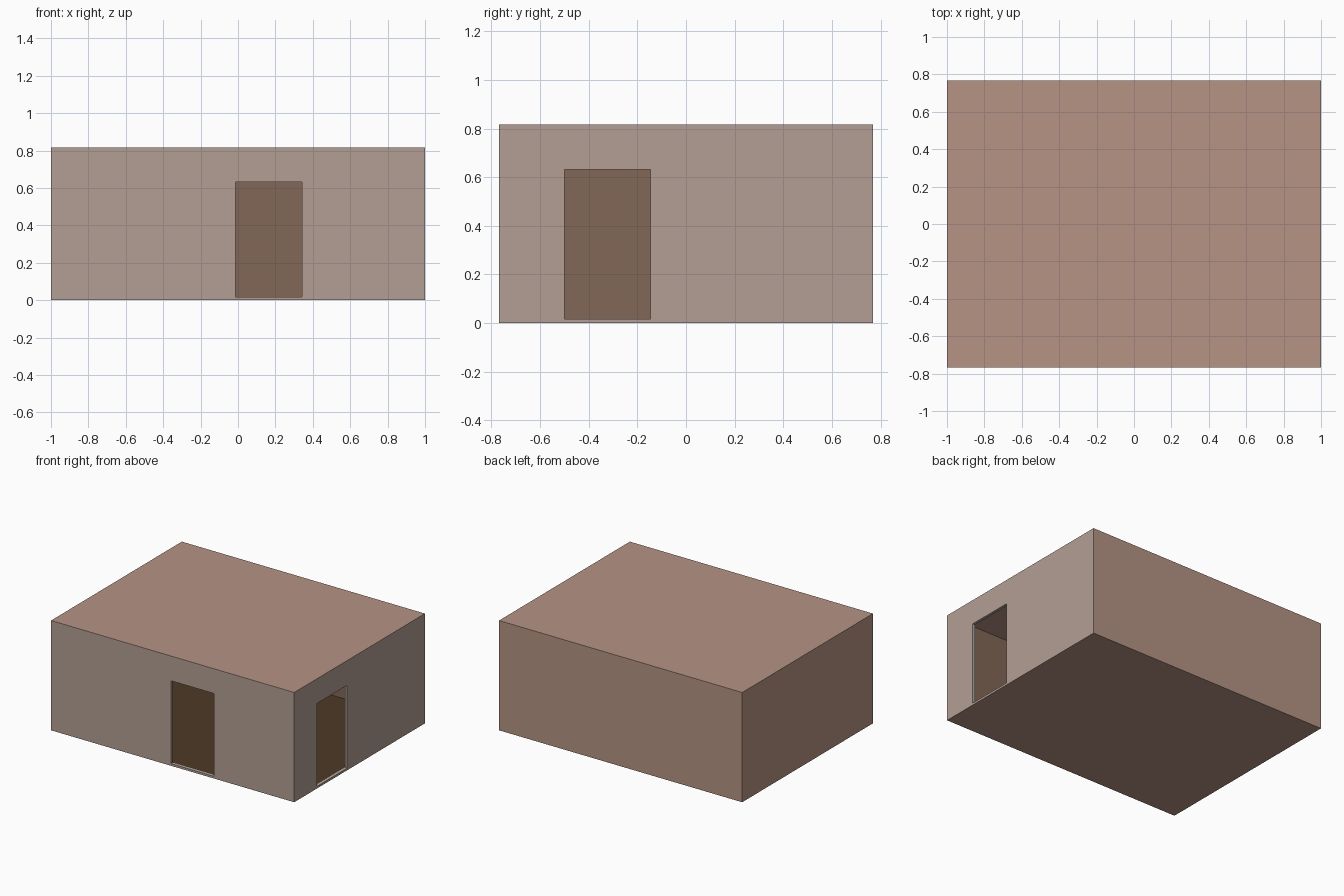
import bpy
from mathutils import Vector

if "Cube" in bpy.data.objects:
    bpy.data.objects.remove(bpy.data.objects["Cube"])

W, D, H = 2.0, 1.536, 0.816      # outer size
T, FLOOR = 0.02, 0.016           # wall and floor thickness
DOOR_TOP = 0.632


def box(name, lo, hi):
    lo, hi = Vector(lo), Vector(hi)
    bpy.ops.mesh.primitive_cube_add(size=1, location=(lo + hi) / 2)
    ob = bpy.context.object
    ob.name = name
    ob.scale = hi - lo
    bpy.ops.object.transform_apply(location=True, rotation=True, scale=True)
    return ob


def cut(ob, cutter):
    mod = ob.modifiers.new("cut", 'BOOLEAN')
    mod.operation = 'DIFFERENCE'
    mod.solver = 'EXACT'
    mod.object = cutter
    bpy.context.view_layer.objects.active = ob
    bpy.ops.object.modifier_apply(modifier=mod.name)
    bpy.data.objects.remove(cutter)


def material(name, srgb):
    mat = bpy.data.materials.new(name)
    mat.diffuse_color = [(c / 255) ** 2.2 for c in srgb] + [1]
    mat.use_nodes = True
    mat.node_tree.nodes["Principled BSDF"].inputs["Base Color"].default_value = mat.diffuse_color
    return mat


# Outer block, hollowed into one room
room = box("room_shell", (-W / 2, -D / 2, 0), (W / 2, D / 2, H))
cut(room, box("cavity", (-W / 2 + T, -D / 2 + T, FLOOR), (W / 2 - T, D / 2 - T, H - FLOOR)))

# Doorways in the front and right walls
cut(room, box("front_doorway", (-0.014, -D / 2 - 0.1, FLOOR), (0.341, -D / 2 + 0.1, DOOR_TOP)))
cut(room, box("right_doorway", (W / 2 - 0.1, -0.5, FLOOR), (W / 2 + 0.1, -0.145, DOOR_TOP)))

# Colours: plaster outside, greyer door walls and jambs, dark floor
for mat in (material("plaster", (180, 146, 131)),
            material("door_wall", (177, 157, 146)),
            material("door_jamb", (176, 168, 160)),
            material("inner_wall", (128, 103, 88)),
            material("floor", (78, 60, 42))):
    room.data.materials.append(mat)

for face in room.data.polygons:
    c, n = face.center, face.normal
    if n.y < -0.9 and c.y < -D / 2 + 0.001 or n.x > 0.9 and c.x > W / 2 - 0.001:
        face.material_index = 1
    elif abs(c.x) > W / 2 - 0.001 or abs(c.y) > D / 2 - 0.001 or c.z < 0.001 or c.z > H - FLOOR - 0.001:
        face.material_index = 0
    elif c.y < -D / 2 + T - 0.001 or c.x > W / 2 - T + 0.001:
        face.material_index = 2
    elif n.z > 0.9:
        face.material_index = 4
    else:
        face.material_index = 3
